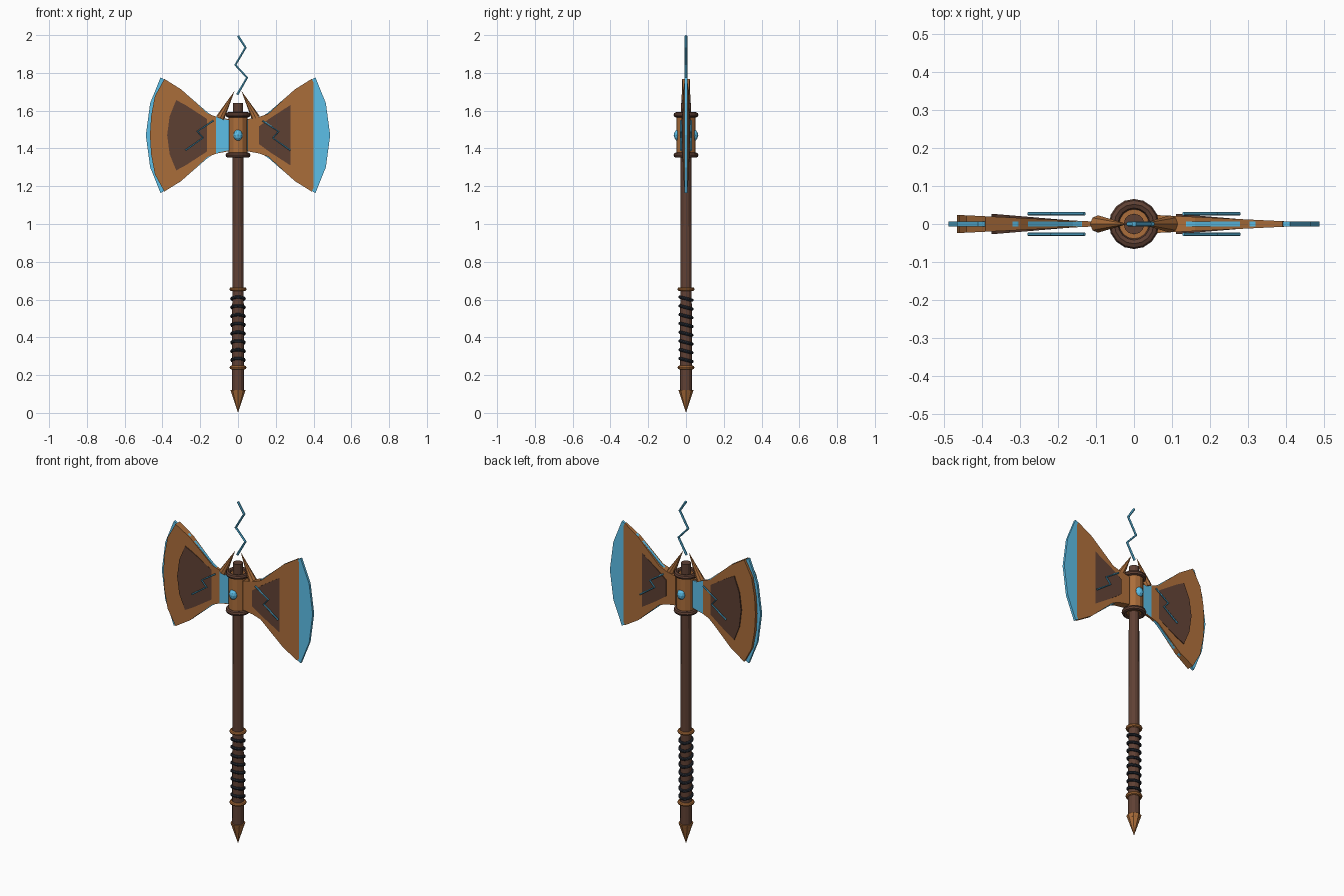
import bpy, bmesh, math
from mathutils import Vector

if "Cube" in bpy.data.objects:
    bpy.data.objects.remove(bpy.data.objects["Cube"])


def material(name, rgb):
    m = bpy.data.materials.new(name)
    m.diffuse_color = (*rgb, 1)
    m.use_nodes = True
    m.node_tree.nodes["Principled BSDF"].inputs["Base Color"].default_value = m.diffuse_color
    return m


COPPER = material("copper", (0.41, 0.155, 0.043))
BROWN = material("dark_brown", (0.115, 0.052, 0.034))
BLUE = material("electric_blue", (0.115, 0.55, 0.85))
BLACK = material("wrap_black", (0.02, 0.025, 0.035))
ZC = 1.47  # height of the axe head centre


def finish(name, mat):
    o = bpy.context.object
    o.name = name
    o.data.materials.append(mat)
    return o


def cone(name, mat, a, b, r1, r2, sides):
    a, b = Vector(a), Vector(b)
    bpy.ops.mesh.primitive_cone_add(vertices=sides, radius1=r1, radius2=r2, depth=(b - a).length,
                                    location=(a + b) / 2,
                                    rotation=(b - a).to_track_quat('Z', 'Y').to_euler())
    return finish(name, mat)


def ring(name, mat, z, major, minor, tilt=0.0):
    bpy.ops.mesh.primitive_torus_add(major_radius=major, minor_radius=minor, major_segments=16,
                                     minor_segments=8, location=(0, 0, z), rotation=(tilt, 0, 0))
    return finish(name, mat)


def slab(name, mat, half, side, h_start, slope):
    """Symmetric profile in xz; half thickness shrinks with rising x."""
    pts = half + [(x, -z) for x, z in reversed(half) if z > 0]
    pts = [(side * x, z) for x, z in pts]
    x0 = min(p[0] for p in pts)
    bm = bmesh.new()
    front, back = [], []
    for x, z in pts:
        h = h_start - slope * (x - x0)
        front.append(bm.verts.new((x, -h, ZC + z)))
        back.append(bm.verts.new((x, h, ZC + z)))
    bm.faces.new(front)
    bm.faces.new(back[::-1])
    n = len(pts)
    for i in range(n):
        j = (i + 1) % n
        bm.faces.new((front[j], front[i], back[i], back[j]))
    bmesh.ops.recalc_face_normals(bm, faces=bm.faces)
    me = bpy.data.meshes.new(name)
    bm.to_mesh(me)
    bm.free()
    o = bpy.data.objects.new(name, me)
    bpy.context.collection.objects.link(o)
    me.materials.append(mat)
    return o


def bolt(name, pts, y, r):
    """Zigzag rod along points in the xz plane."""
    cu = bpy.data.curves.new(name, 'CURVE')
    cu.dimensions = '3D'
    cu.bevel_depth = r
    cu.bevel_resolution = 1
    cu.use_fill_caps = True
    sp = cu.splines.new('POLY')
    sp.points.add(len(pts) - 1)
    for p, (x, z) in zip(sp.points, pts):
        p.co = (x, y, z, 1)
    sp.use_smooth = False
    o = bpy.data.objects.new(name, cu)
    bpy.context.collection.objects.link(o)
    cu.materials.append(BLUE)
    return o


# Handle, pommel, grip
cone("haft", BROWN, (0, 0, 0.10), (0, 0, 1.64), 0.032, 0.027, 12)
cone("pommel_spike", COPPER, (0, 0, 0.12), (0, 0, 0), 0.04, 0.0, 8)
for i, z in enumerate((0.24, 0.655)):
    ring(f"grip_ring_{i}", COPPER, z, 0.035, 0.01)
for i in range(8):
    ring(f"grip_wrap_{i}", BLACK, 0.28 + i * 0.0464, 0.033, 0.0085, -0.25)

# Socket, collars, gems
cone("socket", COPPER, (0, 0, 1.36), (0, 0, 1.58), 0.05, 0.05, 12)
for i, z in enumerate((1.365, 1.578)):
    ring(f"collar_{i}", BROWN, z, 0.052, 0.014)
for i, y in enumerate((-0.04, 0.04)):
    bpy.ops.mesh.primitive_ico_sphere_add(subdivisions=2, radius=0.025, location=(0, y, ZC))
    bpy.context.object.scale.z = 1.25
    finish(f"gem_{i}", BLUE)

# Blades: thin glowing core plate, tapered copper body, tapered dark panel, bolts, spike
core = [(0.04, 0.078), (0.10, 0.09), (0.14, 0.107), (0.16, 0.12), (0.307, 0.247),
        (0.41, 0.306), (0.465, 0.17), (0.488, 0)]
body = [(0.05, 0.085), (0.11, 0.096), (0.16, 0.114), (0.30, 0.242), (0.39, 0.298),
        (0.44, 0.207), (0.46, 0.10), (0.466, 0)]
panel = [(0.11, 0.046), (0.17, 0.09), (0.275, 0.158), (0.327, 0.186), (0.362, 0.10), (0.375, 0)]
zigzag = [(0.13, 1.547), (0.215, 1.49), (0.185, 1.456), (0.278, 1.39)]
for s, side in ((1, "right"), (-1, "left")):
    slab(f"blade_core_{side}", BLUE, core, s, 0.007, 0)
    slab(f"blade_body_{side}", COPPER, body, s, 0.024, 0.0486)
    slab(f"blade_panel_{side}", BROWN, panel, s, 0.027, 0.084)
    for y, face in ((-0.027, "front"), (0.027, "back")):
        bolt(f"blade_bolt_{side}_{face}", [(s * x, z) for x, z in zigzag], y, 0.005)
    cone(f"head_spike_{side}", COPPER, (s * 0.095, 0, 1.56), (s * 0.018, 0, 1.705), 0.023, 0, 8)

# Crowning bolt
bolt("top_bolt", [(-0.004, 1.685), (0.048, 1.775), (-0.014, 1.842), (0.04, 1.934), (0, 1.996)],
     0, 0.007)
